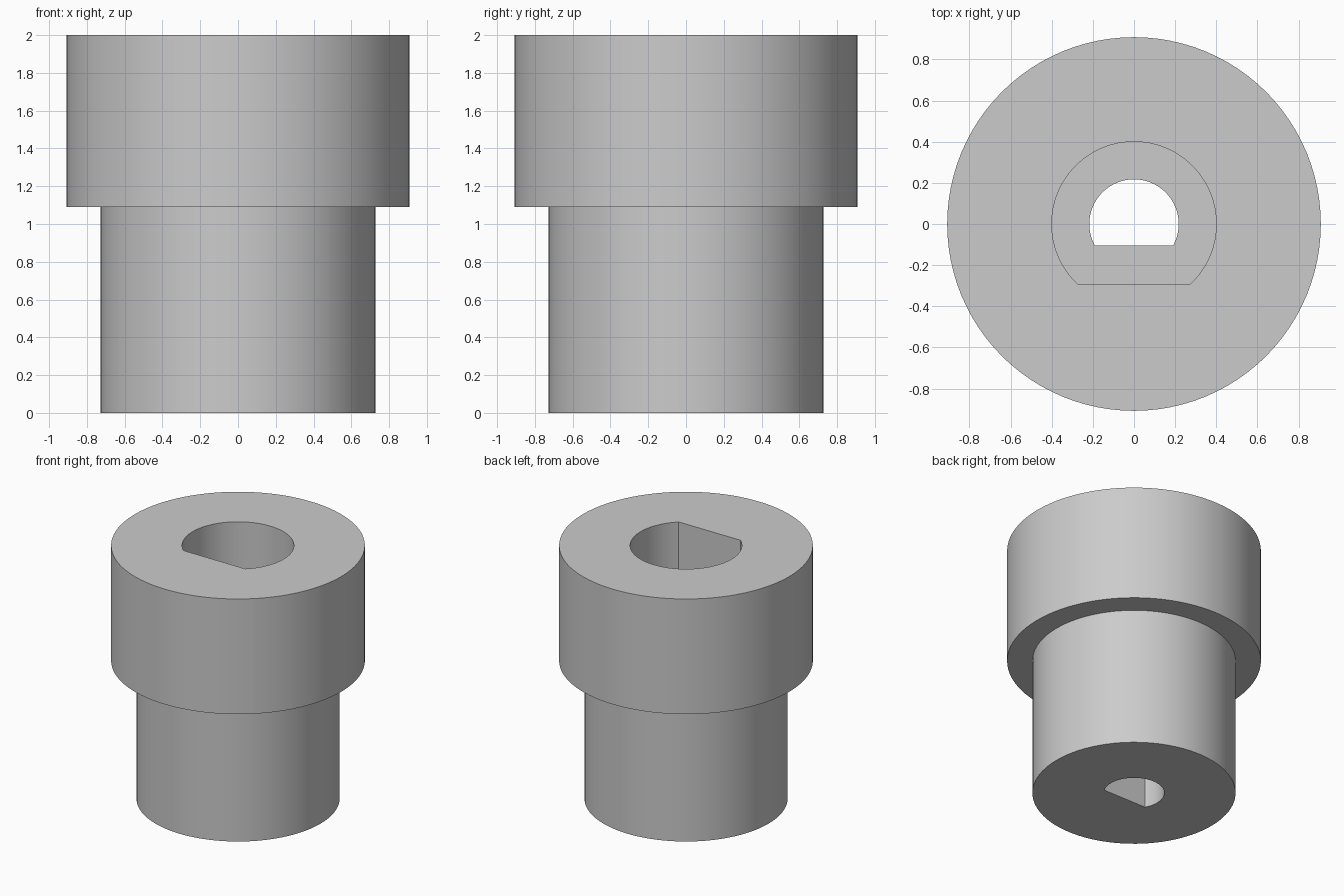
import bpy
import bmesh
from math import asin, cos, pi, sin, tau

default = bpy.data.objects.get("Cube")
if default:
    bpy.data.objects.remove(default, do_unlink=True)

# Dimensions
HEIGHT, SHOULDER = 2.0, 1.09
COLLAR_R, STEM_R = 0.908, 0.727
SOCKET_R, SOCKET_FLAT = 0.40, 0.295
BORE_R, BORE_FLAT = 0.217, 0.105
SEGMENTS = 96

# Shared angles, including the exact corners of both D-shaped holes
angles = [tau * i / SEGMENTS for i in range(SEGMENTS)]
for radius, flat in ((SOCKET_R, SOCKET_FLAT), (BORE_R, BORE_FLAT)):
    corner = asin(flat / radius)
    angles += [pi + corner, tau - corner]
angles.sort()


def make_loop(bm, radius, z, flat=None):
    """Ring of vertices; a flat cuts the front side into a D shape."""
    verts = []
    for a in angles:
        r = radius
        if flat and sin(a) < 0:
            r = min(radius, -flat / sin(a))
        verts.append(bm.verts.new((r * cos(a), r * sin(a), z)))
    return verts


def bridge(bm, lower, upper):
    n = len(lower)
    for i in range(n):
        j = (i + 1) % n
        bm.faces.new((lower[i], lower[j], upper[j], upper[i]))


# Stepped bushing: up the outside, then down the keyed bore
bm = bmesh.new()
loops = [
    make_loop(bm, STEM_R, 0),
    make_loop(bm, STEM_R, SHOULDER),
    make_loop(bm, COLLAR_R, SHOULDER),
    make_loop(bm, COLLAR_R, HEIGHT),
    make_loop(bm, SOCKET_R, HEIGHT, SOCKET_FLAT),
    make_loop(bm, SOCKET_R, SHOULDER, SOCKET_FLAT),
    make_loop(bm, BORE_R, SHOULDER, BORE_FLAT),
    make_loop(bm, BORE_R, 0, BORE_FLAT),
]
for k, loop in enumerate(loops):
    bridge(bm, loop, loops[(k + 1) % len(loops)])
bmesh.ops.recalc_face_normals(bm, faces=bm.faces)

mesh = bpy.data.meshes.new("stepped_bushing")
bm.to_mesh(mesh)
bm.free()
bushing = bpy.data.objects.new("stepped_bushing", mesh)
bpy.context.collection.objects.link(bushing)

# Plain grey finish
grey = bpy.data.materials.new("plain_grey")
grey.use_nodes = True
color = (0.6, 0.6, 0.6, 1)
grey.diffuse_color = color
grey.node_tree.nodes["Principled BSDF"].inputs["Base Color"].default_value = color
mesh.materials.append(grey)

# Smooth walls with crisp rims
bpy.ops.object.select_all(action="DESELECT")
bushing.select_set(True)
bpy.context.view_layer.objects.active = bushing
bpy.ops.object.shade_smooth_by_angle(angle=pi / 6)
